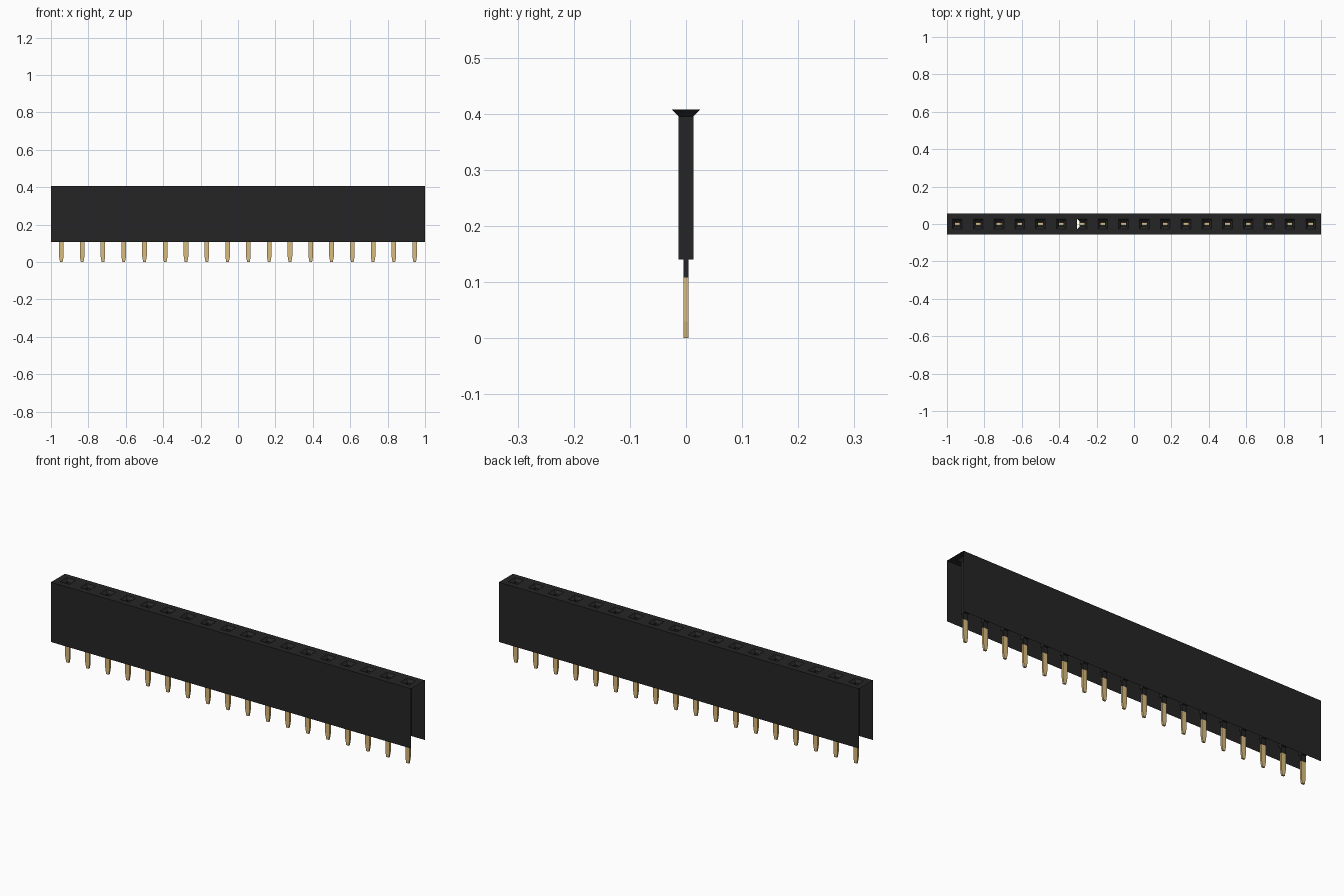
import bpy, bmesh

cube = bpy.data.objects.get("Cube")
if cube:
    bpy.data.objects.remove(cube, do_unlink=True)

COUNT = 18
PITCH = 2 / COUNT
HALF_Y = PITCH / 2
TOP, BOTTOM = 0.408, 0.108
CENTRES = [(i - (COUNT - 1) / 2) * PITCH for i in range(COUNT)]


def material(name, rgb):
    m = bpy.data.materials.new(name)
    m.use_nodes = True
    m.diffuse_color = (*rgb, 1)
    m.node_tree.nodes["Principled BSDF"].inputs["Base Color"].default_value = (*rgb, 1)
    return m


black = material("black plastic", (0.0194, 0.0185, 0.0185))
gold = material("gold metal", (0.70, 0.50, 0.21))


def ring(bm, x, hx, hy, z):
    """Rectangle of four vertices, counter-clockwise from above."""
    return [bm.verts.new((x + sx * hx, sy * hy, z))
            for sx, sy in ((-1, -1), (1, -1), (1, 1), (-1, 1))]


def bridge(bm, a, b, skip=None):
    """Four quads joining two rings; side 3 is the -x side."""
    for i in range(4):
        if i != skip:
            j = (i + 1) % 4
            bm.faces.new((a[i], a[j], b[j], b[i]))


def finish(bm, name, mat):
    bmesh.ops.remove_doubles(bm, verts=bm.verts, dist=1e-5)
    mesh = bpy.data.meshes.new(name)
    bm.to_mesh(mesh)
    bm.free()
    mesh.materials.append(mat)
    obj = bpy.data.objects.new(name, mesh)
    bpy.context.collection.objects.link(obj)
    return obj


# Housing: thin open-ended shell, with a stepped socket in every cell
bm = bmesh.new()
for i, x in enumerate(CENTRES):
    cell = ring(bm, x, PITCH / 2, HALF_Y, TOP)
    mouth = ring(bm, x, 0.026, 0.026, TOP)
    throat = ring(bm, x, 0.013, 0.013, 0.395)
    floor = ring(bm, x, 0.013, 0.013, 0.14)
    slot_top = ring(bm, x, 0.0127, 0.0049, 0.14)
    slot_end = ring(bm, x, 0.0127, 0.0049, BOTTOM)
    bridge(bm, cell, mouth)
    # one lead-in funnel is open on its -x side
    bridge(bm, mouth, throat, skip=3 if i == 6 else None)
    bridge(bm, throat, floor)
    bridge(bm, floor, slot_top)
    bridge(bm, slot_top, slot_end)
    # front and back wall panels of this cell
    foot = ring(bm, x, PITCH / 2, HALF_Y, BOTTOM)
    for a, b in ((0, 1), (2, 3)):
        bm.faces.new((foot[a], foot[b], cell[b], cell[a]))
finish(bm, "housing", black)

# Contact pins: flat blades with tapered tips
for i, x in enumerate(CENTRES):
    bm = bmesh.new()
    rings = [ring(bm, x, hx, 0.0045, z) for hx, z in
             ((0.007, 0.0), (0.0123, 0.03), (0.0123, 0.137))]
    bm.faces.new(rings[0][::-1])
    bridge(bm, rings[0], rings[1])
    bridge(bm, rings[1], rings[2])
    bm.faces.new(rings[2])
    finish(bm, f"contact_pin_{i + 1}", gold)
